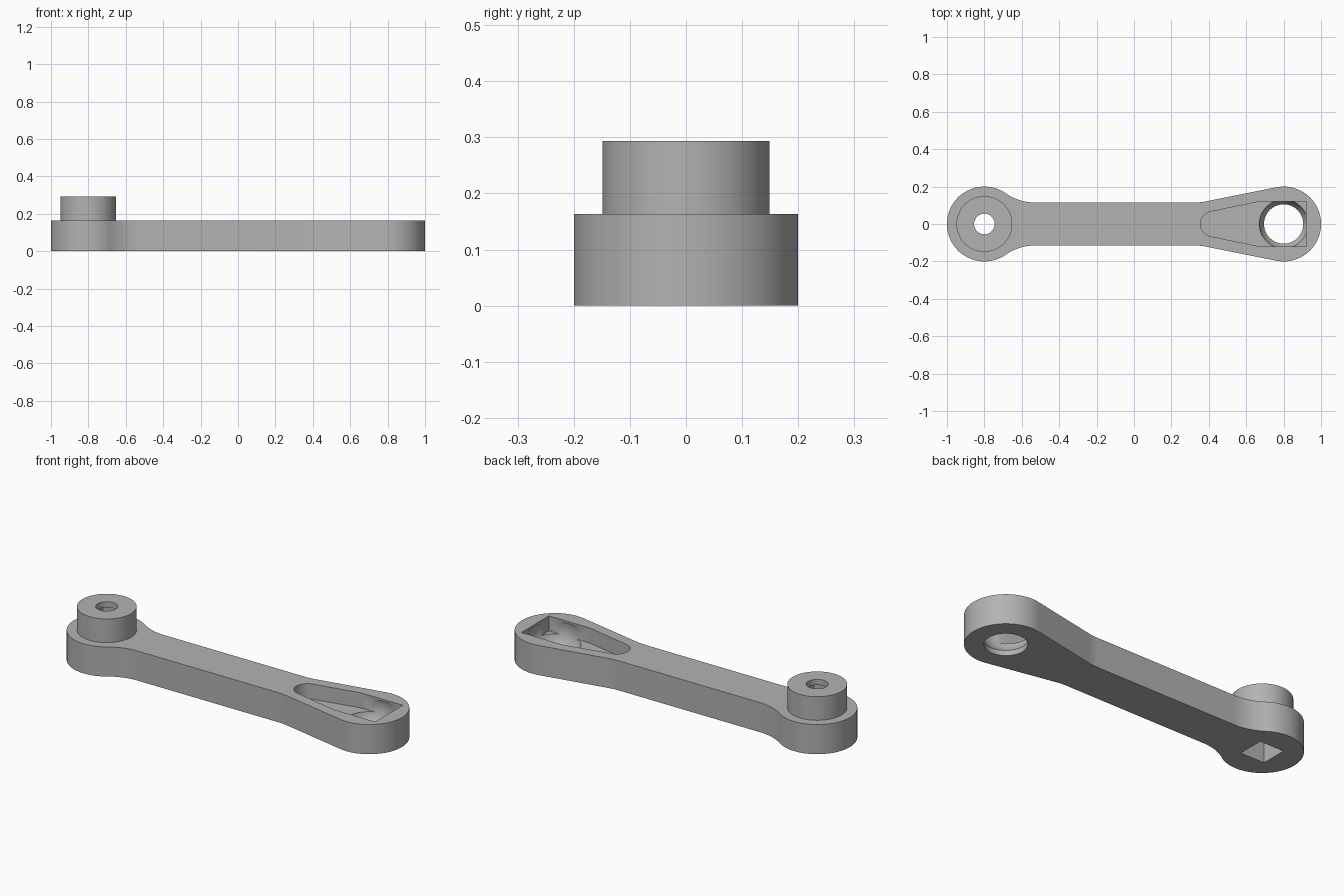
import bpy, bmesh
from math import sin, cos, pi, radians, hypot, atan2
from mathutils import Matrix, Vector

if "Cube" in bpy.data.objects:
    bpy.data.objects.remove(bpy.data.objects["Cube"])

steel = bpy.data.materials.new("grey_metal")
steel.use_nodes = True
GREY = (0.45, 0.45, 0.45, 1)
steel.diffuse_color = GREY
steel.node_tree.nodes["Principled BSDF"].inputs["Base Color"].default_value = GREY


def arc(cx, cy, r, a0, a1, n):
    """Points on an arc, angles in radians."""
    return [(cx + r * cos(a0 + (a1 - a0) * i / n),
             cy + r * sin(a0 + (a1 - a0) * i / n)) for i in range(n + 1)]


def finish(name, bm):
    mesh = bpy.data.meshes.new(name)
    bmesh.ops.recalc_face_normals(bm, faces=bm.faces)
    bm.to_mesh(mesh)
    bm.free()
    obj = bpy.data.objects.new(name, mesh)
    bpy.context.collection.objects.link(obj)
    mesh.materials.append(steel)
    return obj


def prism(name, half, z0, z1):
    """Extrude an upper half outline, mirrored across y = 0."""
    outline = half + [(x, -y) for x, y in reversed(half) if y > 1e-4]
    bm = bmesh.new()
    face = bm.faces.new([bm.verts.new((x, y, z0)) for x, y in outline])
    top = bmesh.ops.extrude_face_region(bm, geom=[face])["geom"]
    bmesh.ops.translate(bm, vec=Vector((0, 0, z1 - z0)),
                        verts=[v for v in top if isinstance(v, bmesh.types.BMVert)])
    return finish(name, bm)


def cylinder(name, x, r, z0, z1):
    return prism(name, arc(x, 0, r, pi, 0, 48)[:-1] + [(x + r, 0)], z0, z1)


def combine(target, tool, operation):
    mod = target.modifiers.new(tool.name, "BOOLEAN")
    mod.object, mod.operation, mod.solver = tool, operation, "EXACT"
    bpy.context.view_layer.objects.active = target
    bpy.ops.object.modifier_apply(modifier=mod.name)
    bpy.data.objects.remove(tool)


END, TOP, WAIST = 0.8, 0.163, 0.115
slope = atan2(1, 5)

# Arm: round ends, a filleted neck on one side and a straight taper on the other
fx, fr = -0.53, 0.27
fy = WAIST + fr
neck = atan2(fy, fx + END)
taper = pi / 2 + slope
tx, ty = END + 0.2 * cos(taper), 0.2 * sin(taper)
bend = tx - (ty - WAIST) * 5
half = arc(-END, 0, 0.2, pi, neck, 40)
half += arc(fx, fy, fr, neck - pi, -pi / 2, 16)[1:]
half += arc(bend - 0.03, WAIST + 0.3, 0.3, -pi / 2, slope - pi / 2, 6)
half += arc(END, 0, 0.2, taper, 0, 40)
arm = prism("crank_arm", half, 0, TOP)

# Raised boss with a screw hole above a square socket
combine(arm, cylinder("boss", -END, 0.149, 0.1, 0.293), "UNION")
combine(arm, cylinder("screw_hole", -END, 0.055, 0.2, 0.35), "DIFFERENCE")
s = 0.072
combine(arm, prism("square_socket", [(-END - s, s), (-END + s, s)], -0.1, 0.262),
        "DIFFERENCE")

# Tapered pocket in the wide end
pocket = arc(0.422, 0, 0.067, pi, taper, 14) + [(0.67, 0.12), (0.92, 0.12)]
combine(arm, prism("pocket", pocket, 0.08, 0.3), "DIFFERENCE")

# Ball seat opening through the underside
bm = bmesh.new()
bmesh.ops.create_uvsphere(bm, u_segments=64, v_segments=32, radius=0.135,
                          matrix=Matrix.Translation((END, 0, 0.113)))
bmesh.ops.bisect_plane(bm, geom=bm.verts[:] + bm.edges[:] + bm.faces[:],
                       plane_co=(0, 0, 0.15), plane_no=(0, 0, 1), clear_outer=True)
bmesh.ops.bisect_plane(bm, geom=bm.verts[:] + bm.edges[:] + bm.faces[:],
                       plane_co=(0, 0, 0.02), plane_no=(0, 0, -1), clear_outer=True)
bmesh.ops.holes_fill(bm, edges=[e for e in bm.edges if e.is_boundary], sides=0)
combine(arm, finish("ball_seat", bm), "DIFFERENCE")
combine(arm, cylinder("seat_hole", END, 0.105, -0.1, 0.1), "DIFFERENCE")

bpy.ops.object.select_all(action="DESELECT")
arm.select_set(True)
bpy.context.view_layer.objects.active = arm
bpy.ops.object.shade_smooth_by_angle(angle=radians(30))
